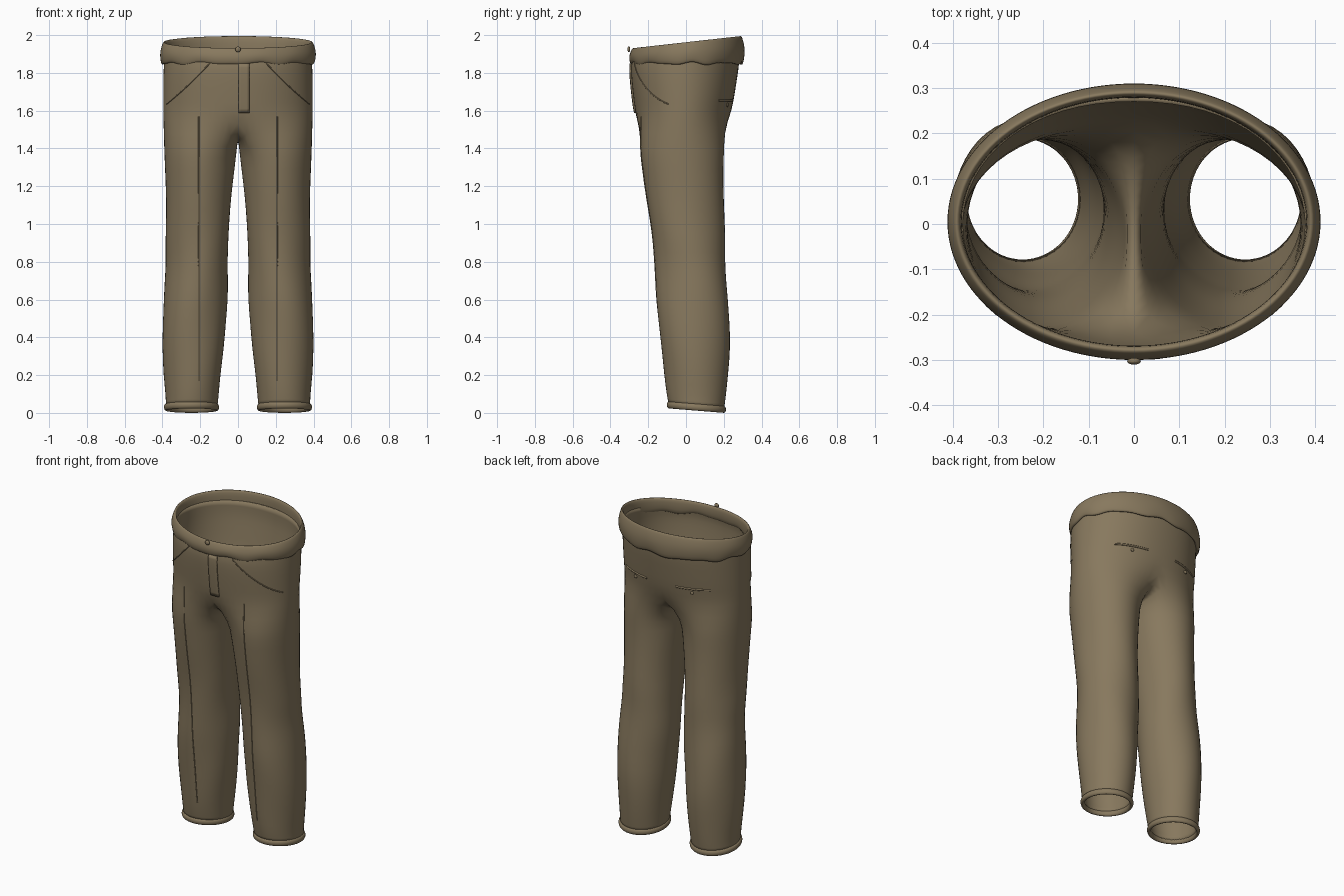
import bpy, bmesh, math
from mathutils import Vector

if "Cube" in bpy.data.objects:
    bpy.data.objects.remove(bpy.data.objects["Cube"])

cloth = bpy.data.materials.new("olive_brown_cloth")
cloth.diffuse_color = (0.245, 0.19, 0.112, 1)
cloth.use_nodes = True
cloth.node_tree.nodes["Principled BSDF"].inputs["Base Color"].default_value = cloth.diffuse_color


def finish(name, bm, levels=1, mirror=False, solid=0.0):
    """Turn a bmesh into a smooth object with its modifiers."""
    me = bpy.data.meshes.new(name)
    bm.to_mesh(me)
    bm.free()
    me.materials.append(cloth)
    for p in me.polygons:
        p.use_smooth = True
    ob = bpy.data.objects.new(name, me)
    bpy.context.collection.objects.link(ob)
    if mirror:
        m = ob.modifiers.new("mirror", 'MIRROR')
        m.use_clip = True
        m.merge_threshold = 0.0005
    if levels:
        s = ob.modifiers.new("smooth", 'SUBSURF')
        s.levels = s.render_levels = levels
    if solid:
        s = ob.modifiers.new("thickness", 'SOLIDIFY')
        s.thickness, s.offset = solid, -1
    return ob


def bridge(bm, low, up, closed):
    n = len(low)
    for j in range(n if closed else n - 1):
        k = (j + 1) % n
        bm.faces.new((low[j], low[k], up[k], up[j]))


OUT, INN = 16, 7      # steps round the outside, points along the inseam


def leg_ring(bm, z, outer, inner, front, back, tilt=0.0):
    angles = [230 + 260 * j / OUT for j in range(OUT + 1)]
    angles += [130 + 100 * j / (INN + 1) for j in range(1, INN + 1)]
    cx, cy = (outer + inner) / 2, (front + back) / 2
    rx, ry = (outer - inner) / 2, (back - front) / 2
    ring = []
    for a in map(math.radians, angles):
        fold = 1 + 0.02 * math.sin(3 * a + 9 * z) * (0.15 < z < 1.1)
        y = cy + ry * math.sin(a) * fold
        ring.append(bm.verts.new((cx + rx * math.cos(a) * fold, y,
                                  z + tilt * (y - cy))))
    return ring


def hip_ring(bm, z, side, front, back, tilt=0.0):
    ring = []
    for j in range(OUT + 1):
        a = math.radians(-90 + 180 * j / OUT)
        x = 0 if j in (0, OUT) else side * math.cos(a) ** 0.92
        y = (front + back) / 2 + (back - front) / 2 * math.sin(a)
        ring.append(bm.verts.new((x, y, z + tilt * y)))
    return ring


# Trousers: one leg and half the hips, mirrored
bm = bmesh.new()
legs = [(0.03, .383, .108, -.093, .203, -.09), (0.09, .384, .102, -.105, .212, -.07),
        (0.2, .394, .09, -.118, .224, 0), (0.35, .403, .073, -.135, .235, 0),
        (0.48, .402, .066, -.148, .231, 0), (0.6, .397, .055, -.158, .226, 0),
        (0.7, .39, .052, -.160, .218, 0), (0.8, .381, .052, -.166, .211, 0),
        (0.9, .384, .048, -.176, .21, 0), (1.0, .381, .045, -.190, .205, 0),
        (1.15, .382, .035, -.214, .201, 0), (1.3, .389, .016, -.233, .2, 0),
        (1.4, .393, .005, -.248, .205, 0)]
prev = None
for spec in legs:
    ring = leg_ring(bm, *spec)
    if prev:
        bridge(bm, prev, ring, True)
    prev = ring
hip = hip_ring(bm, 1.56, .397, -.268, .232)
crotch = []
for j in range(1, INN + 1):
    t = j / (INN + 1)
    crotch.append(bm.verts.new((0, .232 - .5 * t, 1.56 - .11 * math.sin(math.pi * t) ** .6)))
bridge(bm, prev, hip + crotch, True)
for spec in [(1.64, .398, -.278, .252), (1.74, .398, -.29, .267),
             (1.82, .396, -.296, .28), (1.86, .393, -.292, .284, .03),
             (1.91, .392, -.286, .284, .08)]:
    ring = hip_ring(bm, *spec)
    bridge(bm, hip, ring, False)
    hip = ring
trousers = finish("trousers", bm, 1, True, 0.012)


# Waistband: puffy section swept round the tilted waist
bm = bmesh.new()
section = [(-.006, 0), (.001, .2), (.004, .45), (0, .68), (-.009, .9), (-.016, 1), (-.024, .96),
           (-.029, .8), (-.029, .3), (-.02, .05)]
N = 56
rings = []
for i in range(N):
    a = 2 * math.pi * i / N
    wave = .007 * math.sin(9 * a + 1) + .005 * math.sin(14 * a)
    ring = []
    for d, t in section:
        y = .005 + (.303 + d) * math.sin(a)
        top = 1.965 + .115 * y
        low = 1.845 + wave
        ring.append(bm.verts.new(((.41 + d) * math.cos(a), y, low + (top - low) * t)))
    rings.append(ring)
for i in range(N):
    bridge(bm, rings[i - 1], rings[i], True)
bmesh.ops.recalc_face_normals(bm, faces=bm.faces)
finish("waistband", bm)


# Rolled hems
def hem(name, s):
    bm = bmesh.new()
    rings = []
    for i in range(32):
        a = 2 * math.pi * i / 32
        ring = []
        for j in range(8):
            b = 2 * math.pi * j / 8
            r = .013 * math.cos(b)
            y = .055 + (.146 + r) * math.sin(a)
            ring.append(bm.verts.new((s * .246 + (.135 + r) * math.cos(a), y,
                                      .03 - .08 * (y - .055) + .02 * math.sin(b))))
        rings.append(ring)
    for i in range(32):
        bridge(bm, rings[i - 1], rings[i], True)
    bmesh.ops.recalc_face_normals(bm, faces=bm.faces)
    finish(name, bm)


# Seams laid on the cloth surface
bpy.context.view_layer.update()
shell = trousers.evaluated_get(bpy.context.evaluated_depsgraph_get())


def on_cloth(x, z, side=-1, lift=0.0):
    hit, pos, nor, _ = shell.ray_cast(Vector((x, side * 2, z)), Vector((0, -side, 0)))
    return pos + nor * lift if hit else Vector((x, side * .28, z))


def seam(name, start, end, side=-1, radius=.0035, bow=0.0, steps=24):
    cu = bpy.data.curves.new(name, 'CURVE')
    cu.dimensions = '3D'
    cu.bevel_depth, cu.bevel_resolution = radius, 1
    cu.use_fill_caps = True
    sp = cu.splines.new('POLY')
    sp.points.add(steps)
    for i, p in enumerate(sp.points):
        t = i / steps
        x = start[0] + (end[0] - start[0]) * t
        z = start[1] + (end[1] - start[1]) * t - bow * math.sin(math.pi * t)
        p.co = (*on_cloth(x, z, side), 1)
    cu.materials.append(cloth)
    bpy.context.collection.objects.link(bpy.data.objects.new(name, cu))


def button(name, pos, radius):
    bm = bmesh.new()
    bmesh.ops.create_uvsphere(bm, u_segments=16, v_segments=8, radius=radius)
    for v in bm.verts:
        v.co = Vector((v.co.x, v.co.z * .5, v.co.y)) + pos
    bmesh.ops.recalc_face_normals(bm, faces=bm.faces)
    finish(name, bm, 0)


for label, s in (("left", 1), ("right", -1)):
    hem(label + "_hem", s)
    seam(label + "_crease", (s * .207, .17), (s * .207, 1.57), steps=50)
    seam(label + "_front_pocket", (s * .15, 1.85), (s * .378, 1.635), bow=.008)
    seam(label + "_back_pocket", (s * .1, 1.655), (s * .29, 1.655), 1, .006)
    button(label + "_back_button", on_cloth(s * .195, 1.63, 1, .003), .011)
button("waist_button", Vector((0, -.303, 1.925)), .015)

# Fly flap: thin plate following the front
bm = bmesh.new()
prev = None
for i in range(13):
    z = 1.59 + .26 * i / 12
    row = [bm.verts.new(on_cloth(.003 + .056 * j / 4, z, -1, .008)) for j in range(5)]
    if prev:
        bridge(bm, prev, row, False)
    prev = row
finish("fly_flap", bm, 0, False, .009)
